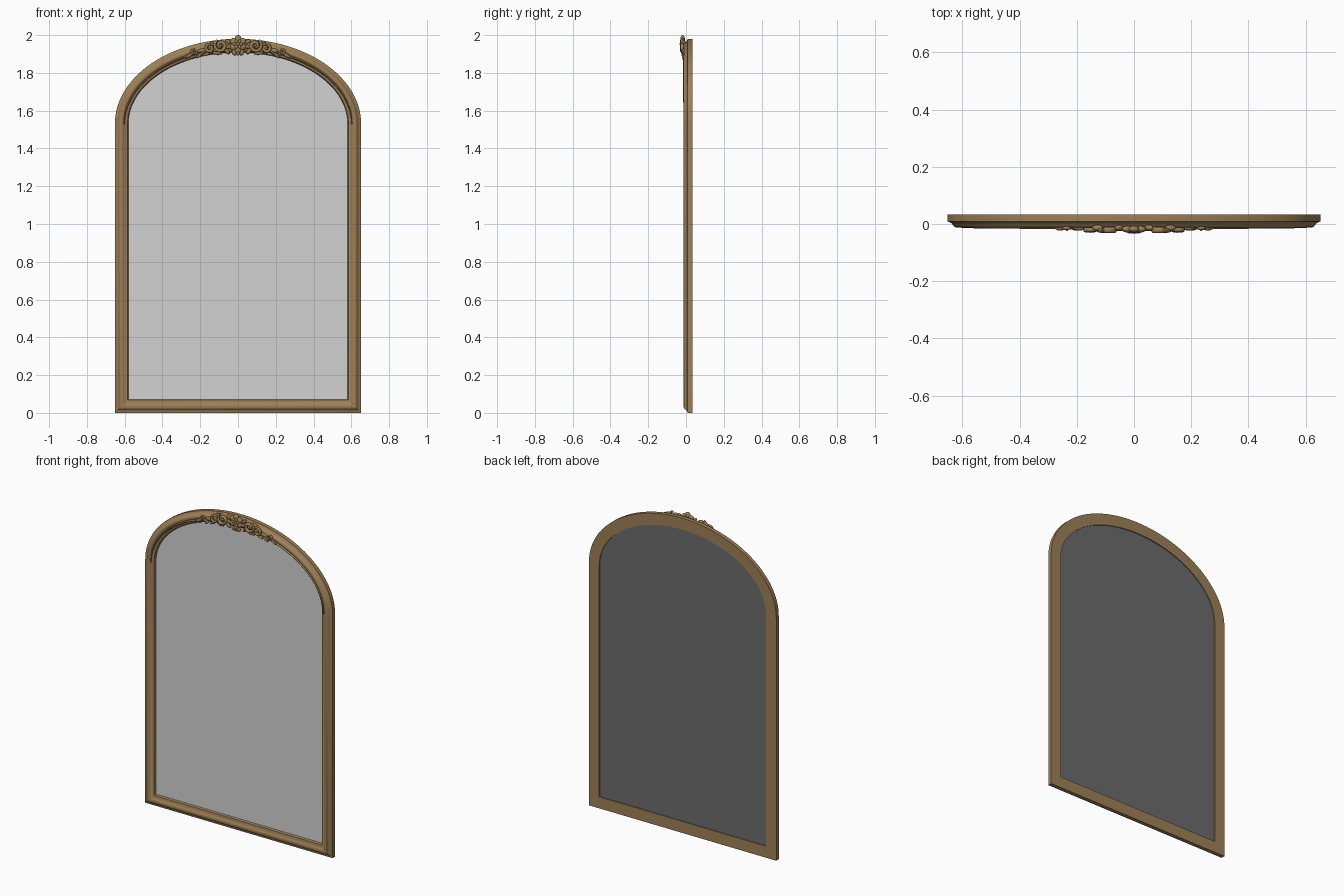
import bpy, bmesh, math
from mathutils import Matrix, Vector

if "Cube" in bpy.data.objects:
    bpy.data.objects.remove(bpy.data.objects["Cube"])


def material(name, rgb):
    m = bpy.data.materials.new(name)
    m.diffuse_color = (*rgb, 1)
    m.use_nodes = True
    m.node_tree.nodes["Principled BSDF"].inputs["Base Color"].default_value = m.diffuse_color
    return m


GOLD = material("antique gold", (0.34, 0.215, 0.097))
GLASS = material("mirror grey", (0.65, 0.65, 0.65))
BACK = material("backing grey", (0.15, 0.15, 0.15))


def finish(bm, name, mat, angle=35):
    bmesh.ops.recalc_face_normals(bm, faces=bm.faces)
    me = bpy.data.meshes.new(name)
    bm.to_mesh(me)
    bm.free()
    ob = bpy.data.objects.new(name, me)
    bpy.context.collection.objects.link(ob)
    me.materials.append(mat)
    bpy.context.view_layer.objects.active = ob
    bpy.ops.object.select_all(action='DESELECT')
    ob.select_set(True)
    bpy.ops.object.shade_smooth_by_angle(angle=math.radians(angle))
    return ob


def outline(d, y, n=64):
    """Arched outline, inset by d."""
    a, b = 0.652 - d, 0.45 - d
    pts = [(-a, y, d), (a, y, d)]
    for i in range(n + 1):
        t = math.pi * i / n
        pts.append((a * math.cos(t), y, 1.53 + b * math.sin(t)))
    return pts


# Moulded frame: profile swept around the arch
profile = [(0, .034), (0, .009), (.008, .006), (.016, .001), (.019, -.004),
           (.024, -.010), (.030, -.0125), (.038, -.0125), (.046, -.008),
           (.053, -.002), (.060, -.001), (.067, .002),
           (.071, .010), (.072, .018), (.072, .034)]
bm = bmesh.new()
rings = [[bm.verts.new(p) for p in outline(d, y)] for d, y in profile]
for r0, r1 in zip(rings, rings[1:] + rings[:1]):
    for i in range(len(r0)):
        j = (i + 1) % len(r0)
        bm.faces.new((r0[i], r0[j], r1[j], r1[i]))
finish(bm, "frame", GOLD)


# Mirror glass and its backing board
def panel(name, y0, y1, mat):
    bm = bmesh.new()
    f = [bm.verts.new(p) for p in outline(.070, y0)]
    b = [bm.verts.new(p) for p in outline(.070, y1)]
    bm.faces.new(f)
    bm.faces.new(b)
    for i in range(len(f)):
        j = (i + 1) % len(f)
        bm.faces.new((f[i], f[j], b[j], b[i]))
    finish(bm, name, mat)


panel("mirror_glass", .014, .020, GLASS)
panel("backing_board", .020, .028, BACK)


# Ornament helpers
def blob(bm, x, y, z, sx, sy, sz, ang=0):
    """Flattened ball turned in the frame plane; sx is its long direction."""
    m = (Matrix.Translation((x, y, z)) @ Matrix.Rotation(-ang, 4, 'Y')
         @ Matrix.Diagonal((sx, sy, sz, 1)))
    bmesh.ops.create_uvsphere(bm, u_segments=16, v_segments=10, radius=1, matrix=m)


def tube(bm, pts, radii, y, depth=1.2, sides=10):
    """Tapered rounded strand along (x, z) points."""
    rings = []
    for i, p in enumerate(pts):
        a, b = pts[max(i - 1, 0)], pts[min(i + 1, len(pts) - 1)]
        t = Vector((b[0] - a[0], b[1] - a[1])).normalized()
        ring = []
        for k in range(sides):
            u = 2 * math.pi * k / sides
            s, r = math.cos(u) * radii[i], radii[i]
            ring.append(bm.verts.new((p[0] - t.y * s, y + math.sin(u) * r * depth,
                                      p[1] + t.x * s)))
        rings.append(ring)
    for r0, r1 in zip(rings, rings[1:]):
        for k in range(sides):
            j = (k + 1) % sides
            bm.faces.new((r0[k], r0[j], r1[j], r1[k]))
    bm.faces.new(rings[0])
    bm.faces.new(rings[-1])


def spiral(bm, cx, cz, r0, r1, a0, turns, thick, y, side):
    n = 40
    pts, rad = [], []
    for i in range(n + 1):
        f = i / n
        r, a = r0 + (r1 - r0) * f, a0 + 2 * math.pi * turns * f
        pts.append((side * (cx + r * math.cos(a)), cz + r * math.sin(a)))
        rad.append(thick * (0.45 + 0.55 * math.sin(math.pi * min(1, f * .8 + .15))))
    tube(bm, pts, rad, y)
    blob(bm, side * cx, y - .001, cz, r1 * 1.2, .010, r1 * 1.2)


# Central rosette
bm = bmesh.new()
for i in range(6):
    a = math.pi / 2 + i * math.pi / 3
    blob(bm, .026 * math.cos(a), -.018, 1.952 + .028 * math.sin(a), .020, .012, .018, a)
    a += math.pi / 6
    blob(bm, .016 * math.cos(a), -.023, 1.952 + .016 * math.sin(a), .012, .010, .009, a)
blob(bm, 0, -.024, 1.952, .010, .010, .010)
for x in (-.020, 0, .020):
    blob(bm, x, -.016, 1.908, .012, .010, .016, -x * 25)
finish(bm, "rosette", GOLD, 60)

# Scrolls and leaves, mirrored left and right
for side, label in ((-1, "left"), (1, "right")):
    bm = bmesh.new()
    spiral(bm, .092, 1.944, .034, .007, math.radians(60), -1.5, .0095, -.021, side)
    spiral(bm, .150, 1.930, .025, .006, math.radians(140), -1.4, .008, -.020, side)
    # Strand joining rosette and scrolls over the top, then trailing to a tip
    pts, rad = [], []
    for i in range(29):
        x = .04 + .245 * i / 28
        pts.append((side * x, 1.53 + .400 * math.sqrt(1 - (x / .612) ** 2)
                    + .010 * math.sin(.8 + i * .55)))
        rad.append(.009 - .006 * i / 28)
    tube(bm, pts, rad, -.014)
    spiral(bm, .235, 1.912, .013, .004, math.radians(150), -1.2, .006, -.014, side)
    # Leaves: x, z, length, width, angle
    for x, z, l, w, ang in ((.052, 1.965, .018, .009, 40), (.058, 1.915, .020, .010, 50),
                            (.110, 1.905, .026, .009, 5), (.128, 1.962, .020, .008, -15),
                            (.165, 1.900, .022, .008, -25), (.192, 1.918, .022, .011, -10),
                            (.205, 1.893, .018, .008, -40), (.258, 1.892, .024, .008, -35)):
        blob(bm, side * x, -.013, z, l, .010, w, side * math.radians(ang))
    finish(bm, label + "_scrollwork", GOLD, 60)
    # Thin bead running down the arch shoulders
    bm = bmesh.new()
    pts = []
    for i in range(33):
        t = math.radians(70) * i / 32
        pts.append((side * .602 * math.cos(t), 1.53 + .40 * math.sin(t)))
    tube(bm, pts, [.003 + .003 * i / 32 for i in range(33)], -.009, 1.5, 8)
    finish(bm, label + "_arch_bead", GOLD, 60)
